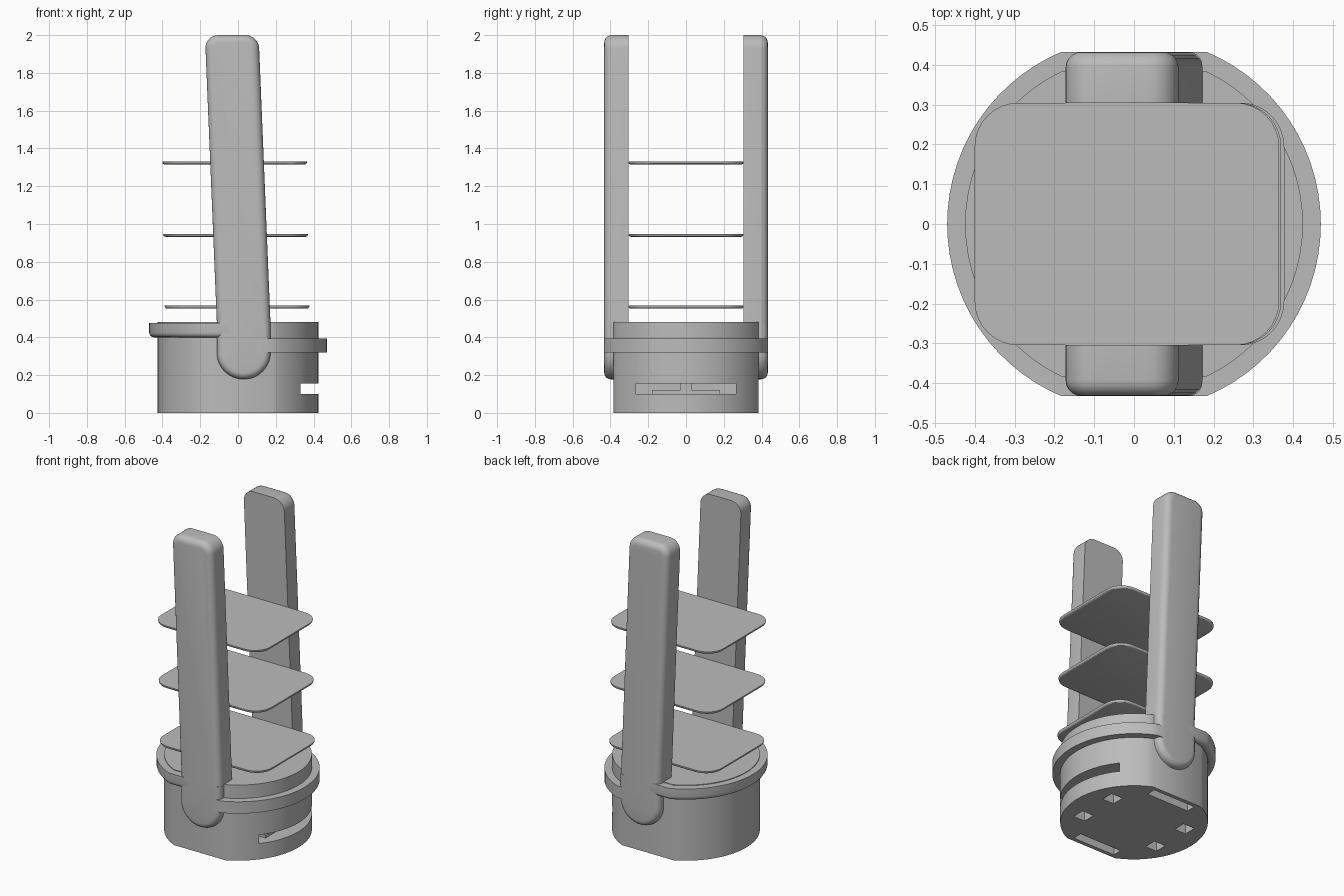
import bpy, bmesh
from math import sin, cos, radians, asin, acos, degrees

if "Cube" in bpy.data.objects:
    bpy.data.objects.remove(bpy.data.objects["Cube"], do_unlink=True)

GREY = (0.5, 0.5, 0.5, 1)
mat = bpy.data.materials.new("plain grey")
mat.use_nodes = True
mat.diffuse_color = GREY
mat.node_tree.nodes["Principled BSDF"].inputs["Base Color"].default_value = GREY


def arc(cx, cy, r, a0, a1, n=8):
    angles = [radians(a0 + (a1 - a0) * i / n) for i in range(n + 1)]
    return [(cx + r * cos(a), cy + r * sin(a)) for a in angles]


def rect(x, y, w, h):
    return [(x - w/2, y - h/2), (x + w/2, y - h/2), (x + w/2, y + h/2), (x - w/2, y + h/2)]


def prism(name, outline, w0, w1, axis="z", bevel=0, segments=4, open_v=None):
    """Extrude an outline from w0 to w1; round the rim at w1, except along v = open_v."""
    bm = bmesh.new()

    def place(u, v, w):
        return (u, v, w) if axis == "z" else (u, w, v)

    a = [bm.verts.new(place(u, v, w0)) for u, v in outline]
    b = [bm.verts.new(place(u, v, w1)) for u, v in outline]
    n = len(a)
    bm.faces.new(a)
    bm.faces.new(b)
    for i in range(n):
        j = (i + 1) % n
        bm.faces.new((a[i], a[j], b[j], b[i]))
    bmesh.ops.recalc_face_normals(bm, faces=bm.faces)
    if bevel:
        rim = []
        for i in range(n):
            j = (i + 1) % n
            if outline[i][1] == open_v and outline[j][1] == open_v:
                continue
            rim.append(bm.edges.get((b[i], b[j])))
        bmesh.ops.bevel(bm, geom=rim, offset=bevel, segments=segments,
                        profile=0.5, affect="EDGES", clamp_overlap=True)
    mesh = bpy.data.meshes.new(name)
    bm.to_mesh(mesh)
    bm.free()
    mesh.materials.append(mat)
    obj = bpy.data.objects.new(name, mesh)
    bpy.context.collection.objects.link(obj)
    return obj


def activate(obj):
    bpy.ops.object.select_all(action="DESELECT")
    obj.select_set(True)
    bpy.context.view_layer.objects.active = obj


def smooth(obj):
    activate(obj)
    bpy.ops.object.shade_smooth_by_angle(angle=radians(30))


def cut(target, cutter):
    mod = target.modifiers.new("cut", "BOOLEAN")
    mod.operation = "DIFFERENCE"
    mod.solver = "EXACT"
    mod.object = cutter
    activate(target)
    bpy.ops.object.modifier_apply(modifier=mod.name)
    bpy.data.objects.remove(cutter, do_unlink=True)


# Base: round drum with flat front and back
R, FLAT = 0.425, 0.385
t = degrees(asin(FLAT / R))
base = prism("base", arc(0, 0, R, -t, t, 24) + arc(0, 0, R, 180 - t, 180 + t, 24), 0, 0.48)

# Side slot and openings underneath
cut(base, prism("slot_cutter", rect(0.35, 0, 0.4, 0.53), 0.1, 0.155))
for s in (-1, 1):
    cut(base, prism("long_cutter", rect(0, s * 0.33, 0.3, 0.06), -0.1, 0.09))
    for x in (-0.27, 0.27):
        cut(base, prism("square_cutter", rect(x, s * 0.13, 0.08, 0.08), -0.1, 0.08))
smooth(base)

# Small tray and rib inside the slot
prism("slot_tray", rect(0.24, 0, 0.16, 0.36), 0.1, 0.12)
prism("slot_rib", rect(0.24, 0, 0.16, 0.06), 0.12, 0.155)

# Half-round carrying bands, one high and one low
OUT, SIDE = 0.47, 0.433
k = degrees(asin(SIDE / OUT))


def band(name, turn, x_end, z0, z1, bevel):
    outer = arc(0, 0, OUT, turn - k, turn + k, 28)
    inner = arc(0, 0, 0.41, turn + 70, turn - 70, 28)
    side = 1 if turn == 0 else -1
    ends = [(x_end, side * SIDE), (x_end, side * 0.37)]
    outline = outer + ends + inner + [(x, -y) for x, y in reversed(ends)]
    smooth(prism(name, outline, z1, z0, "z", bevel))


band("lower_band", 0, 0.1, 0.32, 0.395, 0)
band("upper_band", 180, -0.05, 0.4, 0.476, 0.025)

# Leaning uprights with round pivots at the foot
HALF, TOP, FOOT, CORNER = 0.142, 2.0, 0.476, 0.07
c = HALF - CORNER
upright = (arc(c, TOP - CORNER, CORNER, 0, 90) + arc(-c, TOP - CORNER, CORNER, 90, 180)
           + [(-HALF, FOOT), (HALF, FOOT)])
upright = [(x + 0.03 - 0.0413 * (z - FOOT), z) for x, z in upright]
pivot = arc(0.03, 0.32, HALF, 180, 360, 24) + [(0.03 + HALF, FOOT), (0.03 - HALF, FOOT)]
for s, side in ((-1, "front"), (1, "back")):
    smooth(prism(side + "_upright", upright, s * 0.305, s * SIDE, "y", 0.04, 5, FOOT))
    smooth(prism(side + "_pivot", pivot, s * 0.37, s * SIDE, "y", 0.035, 5, FOOT))

# Three thin rounded shelves, following the lean
w, d, r = 0.383 - 0.11, 0.305 - 0.11, 0.11
for name, x, z in (("lower", -0.005, 0.568), ("middle", -0.013, 0.948), ("upper", -0.018, 1.331)):
    outline = (arc(x + w, d, r, 0, 90) + arc(x - w, d, r, 90, 180)
               + arc(x - w, -d, r, 180, 270) + arc(x + w, -d, r, 270, 360))
    smooth(prism(name + "_shelf", outline, z, z - 0.016, "z", 0.013, 3))
